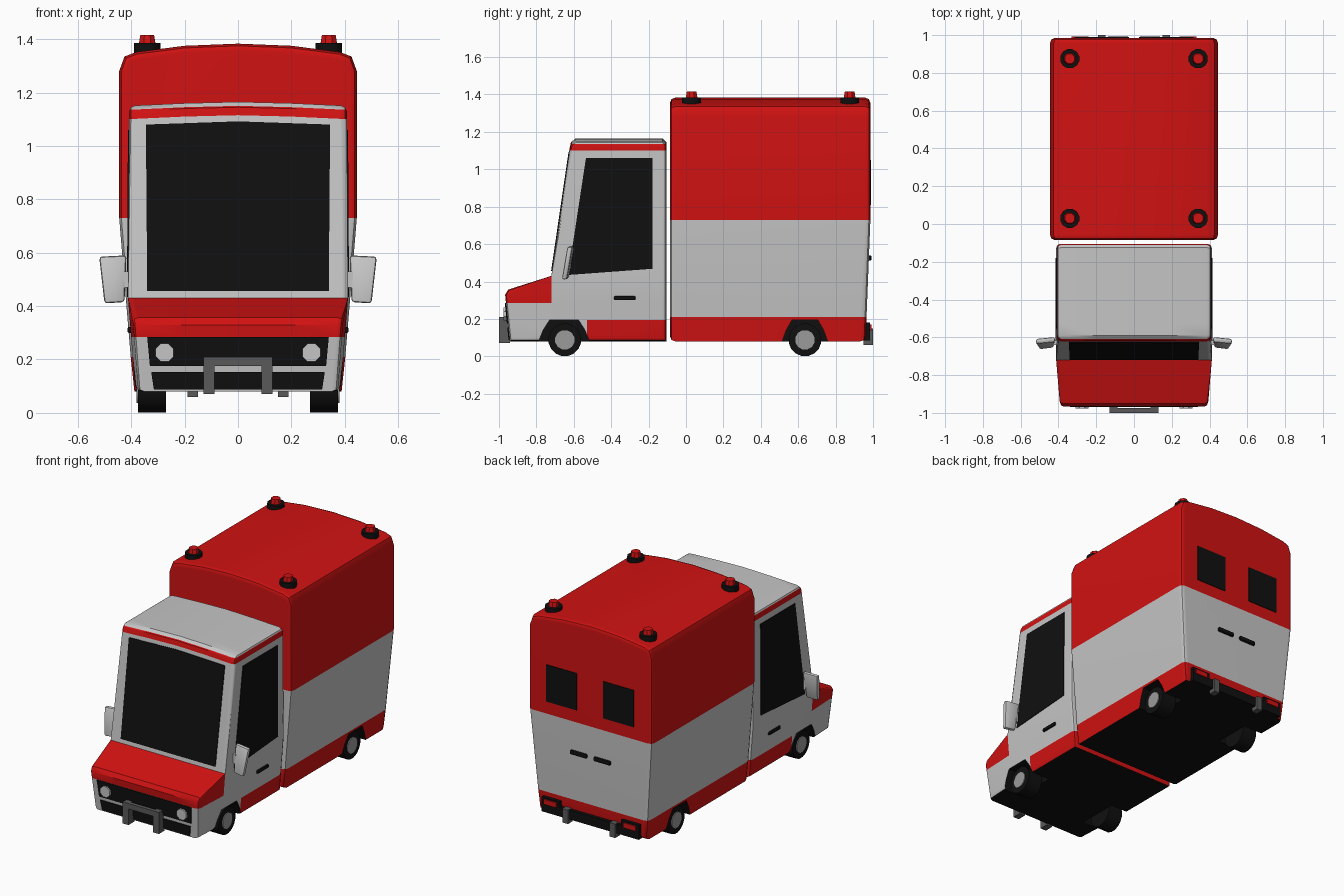
import bpy, bmesh, math
from mathutils import Vector, Matrix

cube = bpy.data.objects.get("Cube")
if cube:
    bpy.data.objects.remove(cube, do_unlink=True)


def material(name, r, g, b):
    m = bpy.data.materials.new(name)
    m.use_nodes = True
    m.diffuse_color = (r, g, b, 1)
    m.node_tree.nodes["Principled BSDF"].inputs["Base Color"].default_value = (r, g, b, 1)
    return m


RED = material("red paint", 0.64, 0.006, 0.006)
WHITE = material("off white paint", 0.56, 0.56, 0.56)
BLACK = material("black", 0.005, 0.005, 0.005)
STEEL = material("dark steel", 0.1, 0.1, 0.1)
HUB = material("hub grey", 0.33, 0.33, 0.33)


def finish(bm, name, mats, mirror=False, angle=35):
    bmesh.ops.recalc_face_normals(bm, faces=bm.faces)
    me = bpy.data.meshes.new(name)
    bm.to_mesh(me)
    bm.free()
    for m in mats:
        me.materials.append(m)
    me.shade_smooth()
    me.set_sharp_from_angle(angle=math.radians(angle))
    ob = bpy.data.objects.new(name, me)
    bpy.context.collection.objects.link(ob)
    if mirror:
        ob.modifiers.new("Mirror", 'MIRROR')
    return ob


def prism(pts, vec):
    """Extrude a 3D outline along a vector."""
    bm = bmesh.new()
    vec = Vector(vec)
    a = [bm.verts.new(p) for p in pts]
    b = [bm.verts.new(Vector(p) + vec) for p in pts]
    bm.faces.new(a)
    bm.faces.new(b)
    for i in range(len(pts)):
        j = (i + 1) % len(pts)
        bm.faces.new((a[i], a[j], b[j], b[i]))
    bmesh.ops.recalc_face_normals(bm, faces=bm.faces)
    return bm


def slab(name, pts, vec, mat, mirror=False, bevel=0):
    bm = prism(pts, vec)
    if bevel:
        bmesh.ops.bevel(bm, geom=bm.edges[:], offset=bevel, segments=2, profile=0.5, affect='EDGES')
    return finish(bm, name, [mat], mirror)


def box(name, x, y, z, mat, mirror=False, bevel=0):
    pts = [(x[0], y[0], z[0]), (x[1], y[0], z[0]), (x[1], y[0], z[1]), (x[0], y[0], z[1])]
    return slab(name, pts, (0, y[1] - y[0], 0), mat, mirror, bevel)


def cylinder(name, axis, centre, r, depth, mat, sides=8, r2=None):
    bm = bmesh.new()
    rot = {'X': Matrix.Rotation(math.pi / 2, 4, 'Y'),
           'Y': Matrix.Rotation(math.pi / 2, 4, 'X'), 'Z': Matrix()}[axis]
    bmesh.ops.create_cone(bm, cap_ends=True, segments=sides, radius1=r, radius2=r2 or r, depth=depth,
                          matrix=Matrix.Translation(centre) @ rot @ Matrix.Rotation(math.pi / sides, 4, 'Z'))
    return finish(bm, name, [mat], True)


def cut(bm, co, no):
    bmesh.ops.bisect_plane(bm, geom=bm.verts[:] + bm.edges[:] + bm.faces[:], plane_co=co, plane_no=no)


def round_ends(bm, axis, offset):
    """Bevel the rim between the end caps and the walls."""
    bm.normal_update()
    cap = lambda f: abs(f.normal[axis]) > 0.95
    rim = [e for e in bm.edges if len(e.link_faces) == 2 and cap(e.link_faces[0]) != cap(e.link_faces[1])]
    bmesh.ops.bevel(bm, geom=rim, offset=offset, segments=2, profile=0.5, affect='EDGES')


def paint(bm, rule):
    bm.normal_update()
    for f in bm.faces:
        f.material_index = 2 if f.normal.z < -0.9 else rule(f.calc_center_median())


def cut_arch(ob, y, half):
    """Carve a wheel arch into both sides of a body."""
    outline = [(-1, -0.05), (-1, 0.07), (-0.8, 0.14), (-0.55, 0.195),
               (0.55, 0.195), (0.8, 0.14), (1, 0.07), (1, -0.05)]
    tool = slab("arch_cutter", [(0.25, y + half * u, z) for u, z in outline], (0.4, 0, 0), BLACK, True)
    tool.hide_render = True
    mod = ob.modifiers.new("Arch", 'BOOLEAN')
    mod.operation, mod.solver, mod.object = 'DIFFERENCE', 'EXACT', tool
    mod.material_mode = 'TRANSFER'
    deps = bpy.context.evaluated_depsgraph_get()
    me = bpy.data.meshes.new_from_object(ob.evaluated_get(deps))
    ob.modifiers.clear()
    ob.data = me
    bpy.data.objects.remove(tool, do_unlink=True)
    me.set_sharp_from_angle(angle=math.radians(35))
    ob.modifiers.new("Normals", 'WEIGHTED_NORMAL').keep_sharp = True


# Rear cargo body
half = [(0.2, 1.375), (0.38, 1.352), (0.425, 1.335), (0.445, 1.28), (0.445, 0.73), (0.402, 0.21), (0.388, 0.08)]
section = [(0, 1.383)] + half + [(-x, z) for x, z in reversed(half)]
bm = prism([(x, -0.086, z) for x, z in section], (0, 1.072, 0))
round_ends(bm, 1, 0.028)
for z in (0.21, 0.73):
    cut(bm, (0, 0, z), (0, 0, 1))
rear_y = lambda z: 0.986 - 0.04 * max(0, 0.73 - z)
for v in bm.verts:
    if v.co.y > 0.5:
        v.co.y += rear_y(v.co.z) - 0.986
paint(bm, lambda c: 1 if 0.21 < c.z < 0.73 else 0)
cargo = finish(bm, "cargo_body", [RED, WHITE, BLACK])
cut_arch(cargo, 0.636, 0.125)

# Cab
side_x = lambda z: 0.384 + 0.08 * (z - 0.08) if z < 0.43 else 0.412 - 0.006 * (z - 0.43)
front_y = lambda z: -0.942 - 0.1 * (z - 0.08)
outline = [(-0.105, 0.08), (-0.105, 1.13), (-0.125, 1.15), (-0.59, 1.15), (-0.615, 1.13), (-0.622, 1.10),
           (-0.72, 0.43), (-0.95, 0.357), (-0.967, 0.33), (-0.942, 0.08)]
bm = prism([(-0.41, y, z) for y, z in outline], (0.82, 0, 0))
cut(bm, (0, 0, 0.43), (0, 0, 1))
cut(bm, (0, -0.72, 0), (0, 1, 0))
for v in bm.verts:
    w = side_x(v.co.z) - max(0, -0.72 - v.co.y) * 0.05
    v.co.x = math.copysign(w, v.co.x)
round_ends(bm, 0, 0.022)
for z in (0.195, 0.285, 1.10, 1.135):
    cut(bm, (0, 0, z), (0, 0, 1))
cut(bm, (0, -0.53, 0), (0, 1, 0))
for x in (-0.2, 0, 0.2):
    cut(bm, (x, 0, 0), (1, 0, 0))


def cab_rule(c):
    hood = c.y < -0.721 and c.z > 0.285
    sill = c.y > -0.53 and c.z < 0.195
    return 0 if hood or sill or 1.10 < c.z < 1.135 else 1


paint(bm, cab_rule)
for v in bm.verts:
    if v.co.z > 1.09:
        v.co.z += 0.015 * (1 - abs(v.co.x / 0.41) ** 1.5)
cab = finish(bm, "cab", [RED, WHITE, BLACK])
cut_arch(cab, -0.652, 0.14)

# Cab glass
screen_y = lambda z: -0.72 + 0.098 * (z - 0.43) / 0.67
slab("windshield", [(x, screen_y(z) + 0.003, z) for x, z in
     ((-0.34, 0.457), (0.34, 0.457), (0.345, 1.08), (0, 1.092), (-0.345, 1.08))], (0, -0.008, 0), BLACK)
slab("side_window", [(side_x(z) - 0.003, y, z) for y, z in
     ((-0.63, 0.435), (-0.535, 1.06), (-0.18, 1.06), (-0.18, 0.468))], (0.007, 0, 0), BLACK, True)

# Front grille, bumper strip and headlights
for name, w, z0, z1 in (("grille", 0.34, 0.175, 0.284), ("lower_grille", 0.325, 0.087, 0.153)):
    slab(name, [(x, front_y(z) + 0.003, z) for x, z in ((-w + 0.01, z0), (w - 0.01, z0), (w, z1), (-w, z1))],
         (0, -0.009, 0), BLACK)
cylinder("headlight", 'Y', (0.275, -0.963, 0.226), 0.037, 0.025, WHITE)

# Bull bar
box("bull_bar_top", (-0.13, 0.13), (-1.0, -0.975), (0.175, 0.21), STEEL)
box("bull_bar_leg", (0.088, 0.13), (-1.0, -0.94), (0.07, 0.21), STEEL, True)

# Wing mirrors
slab("mirror", [(0.418, -0.625, 0.59), (0.52, -0.635, 0.585), (0.5, -0.665, 0.41), (0.425, -0.655, 0.415)],
     (0, 0.028, 0), WHITE, True, 0.011)
box("mirror_bracket", (0.4, 0.43), (-0.64, -0.615), (0.47, 0.53), WHITE, True)

# Door handles
box("cab_door_handle", (0.39, 0.414), (-0.385, -0.27), (0.3, 0.322), BLACK, True, 0.006)
box("rear_door_handle", (0.025, 0.145), (0.965, 0.992), (0.512, 0.54), BLACK, True, 0.008)

# Rear windows, bumper and tail lights
box("rear_window", (0.095, 0.315), (0.98, 0.99), (0.81, 1.05), BLACK, True)
box("rear_bumper", (-0.35, 0.35), (0.94, 0.985), (0.085, 0.145), BLACK)
box("tail_light_frame", (0.22, 0.35), (0.94, 0.984), (0.125, 0.18), BLACK, True)
box("tail_light", (0.24, 0.33), (0.95, 0.992), (0.138, 0.17), RED, True)
box("bumper_upright", (0.15, 0.19), (0.95, 1.0), (0.06, 0.15), STEEL, True)

# Wheels
for end, y in (("front", -0.648), ("rear", 0.636)):
    cylinder(end + "_tyre", 'X', (0.322, y, 0.088), 0.088, 0.105, BLACK, 16)
    cylinder(end + "_hub", 'X', (0.34, y, 0.088), 0.053, 0.08, HUB, 12)

# Roof beacons
for end, y in (("front", 0.03), ("rear", 0.875)):
    cylinder(end + "_beacon_base", 'Z', (0.34, y, 1.365), 0.052, 0.04, BLACK, 12)
    cylinder(end + "_beacon", 'Z', (0.34, y, 1.398), 0.034, 0.034, RED, 8, 0.028)
